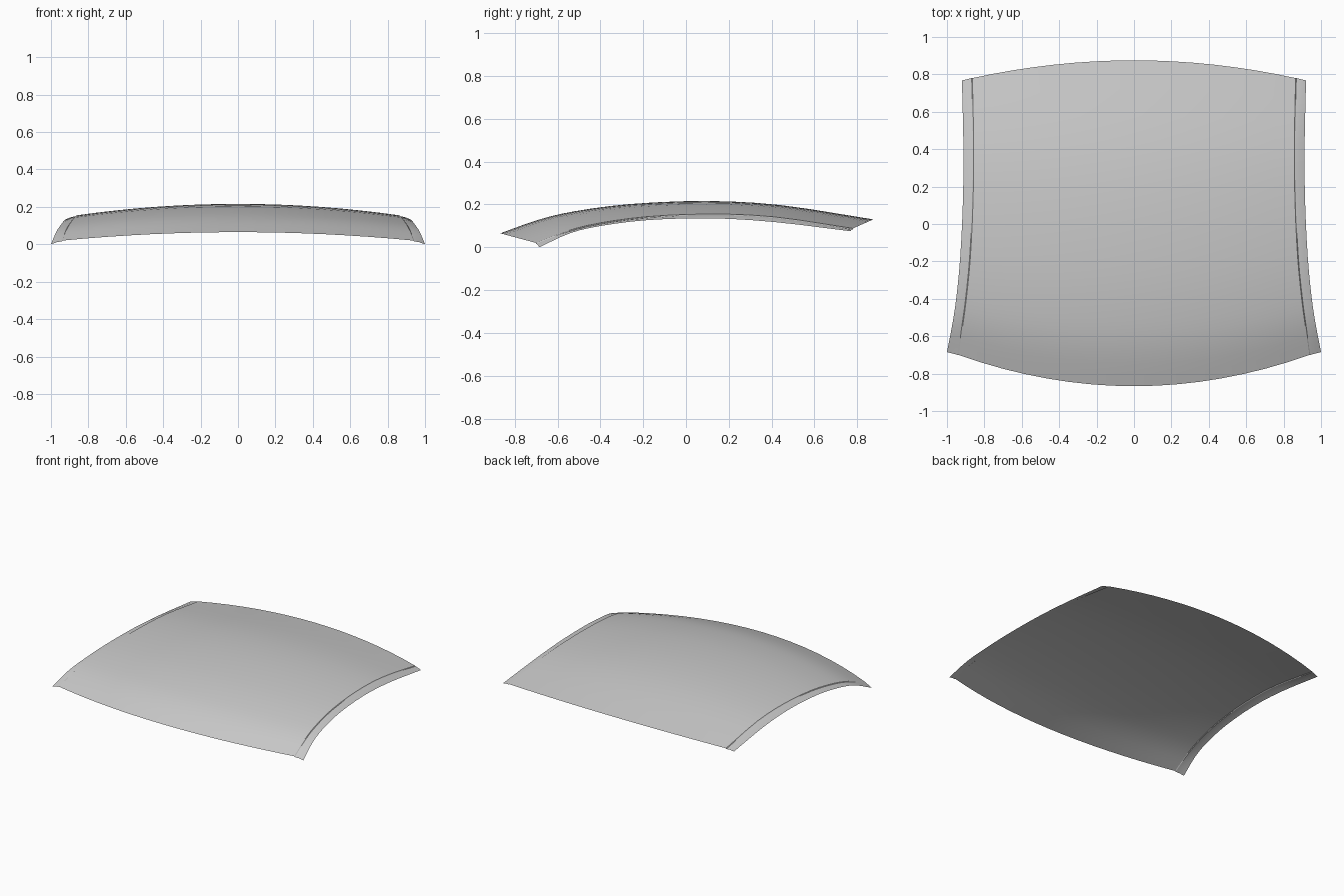
import bpy
from mathutils import Vector

if "Cube" in bpy.data.objects:
    bpy.data.objects.remove(bpy.data.objects["Cube"])

# Front-to-back rails of the right half: centreline, seam and outer edge
CENTRE = [(0, -.867, .065), (0, -.69, .128), (0, -.52, .168), (0, -.257, .202),
          (0, .09, .216), (0, .44, .197), (0, .875, .13)]
SEAM = [(.938, -.70, .020), (.917, -.552, .077), (.897, -.404, .113), (.875, -.18, .143),
        (.861, .11, .155), (.857, .41, .142), (.864, .78, .088)]
EDGE = [(1, -.685, 0), (.972, -.54, .066), (.95, -.394, .100), (.929, -.176, .127),
        (.915, .115, .135), (.912, .41, .118), (.92, .768, .075)]
SUB = 3


def smooth_rail(keys):
    """Catmull-Rom curve through the key points."""
    k = [Vector(p) for p in keys]
    k = [2 * k[0] - k[1]] + k + [2 * k[-1] - k[-2]]
    out = []
    for i in range(1, len(k) - 2):
        a, b, c, d = k[i - 1:i + 3]
        for j in range(SUB):
            t = j / SUB
            out.append(.5 * (2 * b + (c - a) * t + (2 * a - 5 * b + 4 * c - d) * t ** 2
                             + (3 * b - a - 3 * c + d) * t ** 3))
    return out + [k[-2]]


def sheet(name, rows):
    """Smooth quad sheet from equal-length rows of points."""
    n = len(rows[0])
    faces = [(r * n + c, r * n + c + 1, (r + 1) * n + c + 1, (r + 1) * n + c)
             for r in range(len(rows) - 1) for c in range(n - 1)]
    me = bpy.data.meshes.new(name)
    me.from_pydata([p for row in rows for p in row], [], faces)
    me.shade_smooth()
    ob = bpy.data.objects.new(name, me)
    bpy.context.collection.objects.link(ob)
    return ob


centre, seam, edge = map(smooth_rail, (CENTRE, SEAM, EDGE))

# Crowned roof panel, curved across its width
panel_rows = []
for c, s in zip(centre, seam):
    row = []
    for i in range(-8, 9):
        f = i / 8
        p = c.lerp(s, f * f)
        p.x = f * s.x
        row.append(p)
    panel_rows.append(row)
sheet("roof_panel", panel_rows)

# Side rails: a small step down at the seam, then a sloping flange
for side, sign in (("right", 1), ("left", -1)):
    rows = []
    for s, e in zip(seam, edge):
        pts = [s + Vector((.004, 0, -.004)), s.lerp(e, .5) + Vector((0, 0, .001)), e]
        pts = [Vector((p.x * sign, p.y, p.z)) for p in pts]
        rows.append(pts if sign > 0 else pts[::-1])
    sheet(side + "_side_rail", rows)
    # Seam step
    step = [[Vector((p.x * sign, p.y, p.z)) for p in (s, s + Vector((.004, 0, -.004)))]
            for s in seam]
    sheet(side + "_seam_step", step if sign > 0 else [r[::-1] for r in step])
